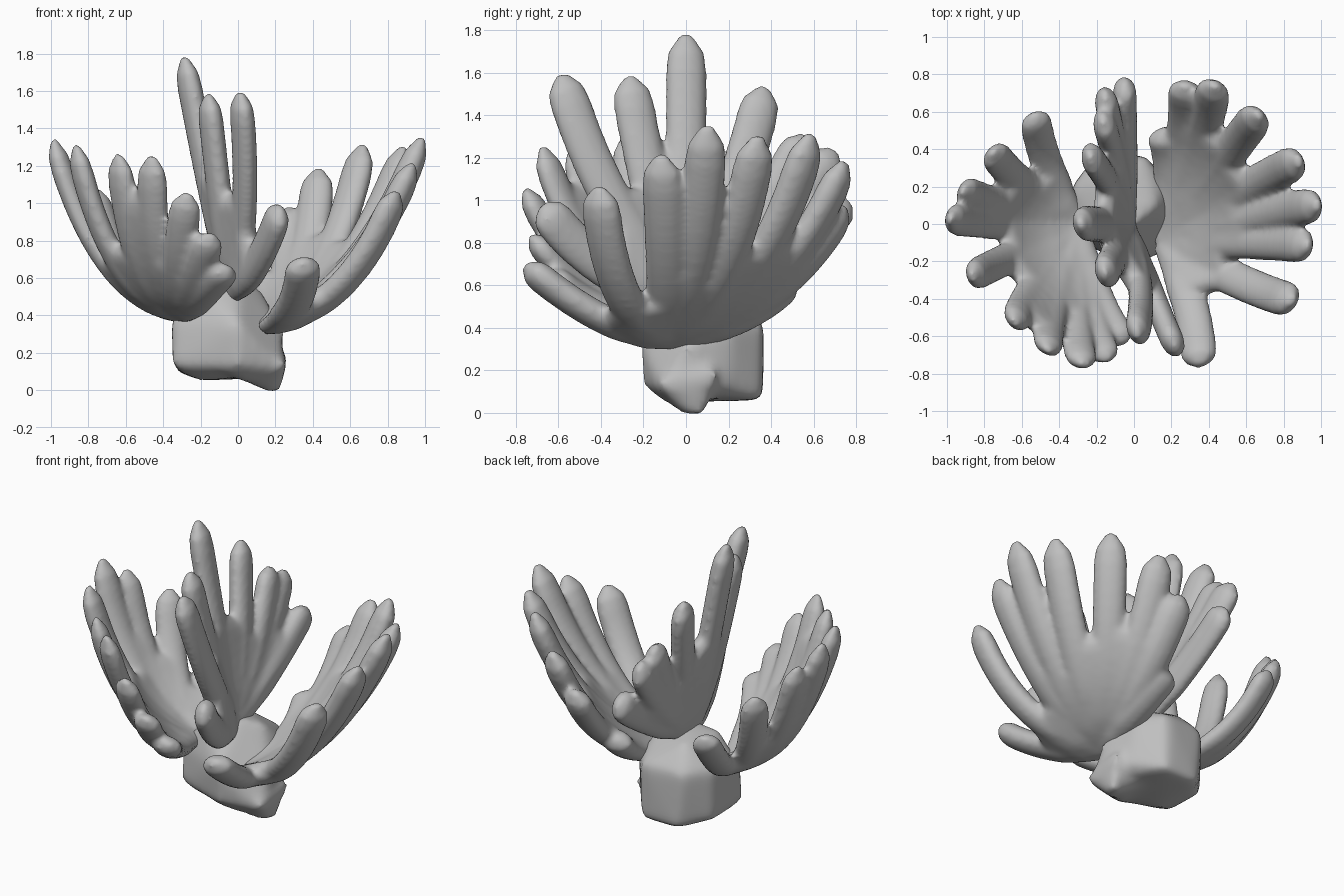
import bpy, bmesh, math
from mathutils import Vector

if "Cube" in bpy.data.objects:
    bpy.data.objects.remove(bpy.data.objects["Cube"], do_unlink=True)

grey = bpy.data.materials.new("coral grey")
grey.use_nodes = True
colour = (0.52, 0.52, 0.52, 1)
grey.diffuse_color = colour
grey.node_tree.nodes["Principled BSDF"].inputs["Base Color"].default_value = colour


def finish(bm, name, voxel, smoothing):
    """Fuse overlapping pieces into one soft skin."""
    mesh = bpy.data.meshes.new(name)
    bm.to_mesh(mesh)
    bm.free()
    mesh.materials.append(grey)
    ob = bpy.data.objects.new(name, mesh)
    bpy.context.collection.objects.link(ob)
    fuse = ob.modifiers.new("fuse", "REMESH")
    fuse.mode = "VOXEL"
    fuse.voxel_size = voxel
    fuse.use_smooth_shade = True
    soft = ob.modifiers.new("soften", "SMOOTH")
    soft.factor = 0.5
    soft.iterations = smoothing


def lobe(bm, path, focus, width, thick, rings=18, sides=12):
    """Flattened finger along a quadratic curve, broad side facing the focus."""
    a, b, c = path
    loops = []
    for i in range(rings + 1):
        u = i / rings * 0.995
        p = a * (1 - u) ** 2 + b * 2 * u * (1 - u) + c * u * u
        t = ((b - a) * (1 - u) + (c - b) * u).normalized()
        n = focus - p
        n = (n - t * n.dot(t)).normalized()
        s = t.cross(n)
        cap = math.sqrt(max(0.02, 1 - (max(0, u - 0.89) / 0.11) ** 2))
        grow = min(1, 0.65 + u) * cap
        loops.append([bm.verts.new(p + (s * math.cos(k) * width + n * math.sin(k) * thick) * grow)
                      for k in (j * math.tau / sides for j in range(sides))])
    for lo, hi in zip(loops, loops[1:]):
        for j in range(sides):
            k = (j + 1) % sides
            bm.faces.new((lo[j], lo[k], hi[k], hi[j]))
    bm.faces.new(loops[0][::-1])
    bm.faces.new(loops[-1])


def cut_path(path, u):
    """First part of a curve, up to u."""
    a, b, c = path
    end = a * (1 - u) ** 2 + b * 2 * u * (1 - u) + c * u * u
    return a, a.lerp(b, u), end


def fan(name, root, palm, focus, bend, fingers, width, thick):
    """Each finger is a tip, how far it is webbed to the next one, and maybe its own knee."""
    root, palm, focus = Vector(root), Vector(palm), Vector(focus)
    bm = bmesh.new()
    paths = []
    for tip, web, *own_knee in fingers:
        knee = Vector(r + (t - r) * b for r, t, b in zip(root, tip, bend)).lerp(palm, 0.25)
        if own_knee:
            knee = Vector(own_knee[0])
        paths.append((root, knee, Vector(tip)))
        lobe(bm, paths[-1], focus, width, thick)
    # Webbing that fills the palm between neighbouring fingers
    for p, q, finger in zip(paths, paths[1:], fingers):
        for step in range(1, 6):
            between = tuple(a.lerp(b, step / 6) for a, b in zip(p, q))
            lobe(bm, cut_path(between, finger[1]), focus, width * 0.85, thick * 0.95)
    finish(bm, name, 0.016, 9)


# Three fans, fingers listed from front to back
fan("left_fan", (0.16, -0.1, 0.34), (0.52, 0.06, 0.46), (0.1, 0.05, 1.5), (0.67, 0.85, 0.2),
    [((0.35, -0.76, 0.7), 0.45, (0.34, -0.42, 0.4)),
     ((0.85, -0.41, 1.07), 0.42, (0.63, -0.36, 0.45)),
     ((0.94, -0.12, 1.22), 0.56), ((0.99, 0.1, 1.36), 0.5), ((0.89, 0.34, 1.31), 0.62),
     ((0.67, 0.59, 1.32), 0.68), ((0.43, 0.75, 1.19), 0.72), ((0.27, 0.75, 0.98), 0.55),
     ((0.15, 0.5, 0.62), 0)], 0.1, 0.07)

fan("right_fan", (-0.3, 0.0, 0.4), (-0.6, -0.1, 0.5), (-0.1, -0.1, 1.5), (0.75, 0.8, 0.1),
    [((-0.05, -0.64, 0.66), 0.6), ((-0.14, -0.73, 0.84), 0.62), ((-0.27, -0.76, 1.06), 0.62),
     ((-0.46, -0.68, 1.26), 0.88), ((-0.64, -0.53, 1.27), 0.62), ((-0.87, -0.28, 1.32), 0.55),
     ((-0.99, 0.03, 1.35), 0.75), ((-0.92, 0.18, 1.24), 0.65), ((-0.76, 0.39, 1.08), 0.48),
     ((-0.53, 0.59, 0.84), 0)], 0.09, 0.06)

fan("middle_fan", (-0.03, -0.02, 0.53), (-0.08, 0.03, 0.85), (6, 1.5, 1), (0.5, 0.8, 0.4),
    [((0.23, -0.68, 0.98), 0.45, (0.11, -0.42, 0.62)),
     ((0.01, -0.59, 1.6), 0.55, (0.08, -0.4, 0.95)),
     ((-0.16, -0.27, 1.59), 0.62), ((-0.29, 0.0, 1.79), 0.62), ((-0.24, 0.37, 1.54), 0.6),
     ((-0.17, 0.57, 1.31), 0.75), ((-0.16, 0.7, 1.24), 0.7), ((-0.05, 0.77, 1.0), 0)],
    0.1, 0.065)

# Lumpy rock that carries the fans: a rounded block and a pointed foot
bm = bmesh.new()
block = [(-0.35, -0.08, 0.12), (-0.36, -0.06, 0.36), (-0.33, 0.2, 0.1), (-0.33, 0.2, 0.42),
         (-0.18, 0.36, 0.06), (-0.22, 0.35, 0.42), (0.06, 0.36, 0.06), (0.06, 0.37, 0.42),
         (0.24, -0.12, 0.1), (0.25, 0.0, 0.3), (0.18, 0.2, 0.12), (0.18, 0.22, 0.4),
         (0.0, -0.2, 0.12), (0.0, -0.22, 0.35), (-0.2, -0.05, 0.56), (0.0, 0.0, 0.6),
         (0.12, 0.1, 0.55), (-0.15, 0.22, 0.56), (-0.2, 0.0, 0.05)]
foot = [(0.22, 0.08, -0.03), (0.18, 0.0, -0.02), (0.26, -0.14, 0.14), (0.27, 0.16, 0.2),
        (-0.05, -0.15, 0.08), (0.0, 0.1, 0.08), (0.1, 0.0, 0.3)]
for points in (block, foot):
    verts = [bm.verts.new(p) for p in points]
    bmesh.ops.convex_hull(bm, input=verts)
finish(bm, "rock_base", 0.025, 16)
